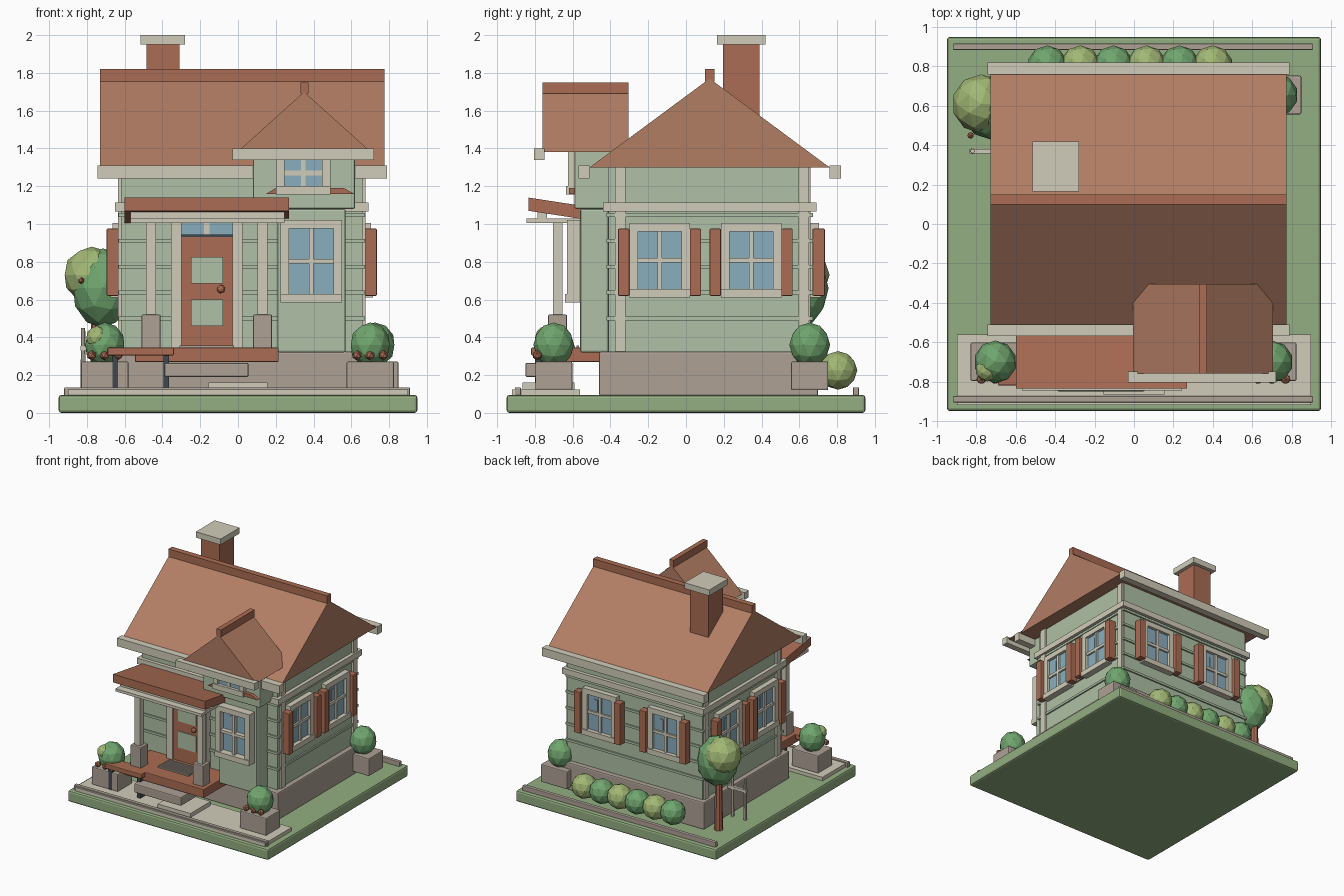
import bpy, bmesh, math
from mathutils import Matrix, Vector

old = bpy.data.objects.get("Cube")
if old:
    bpy.data.objects.remove(old, do_unlink=True)


def material(name, *rgb):
    m = bpy.data.materials.new(name)
    col = tuple((c / 255) ** 2.2 for c in rgb) + (1,)
    m.diffuse_color = col
    m.use_nodes = True
    node = next(n for n in m.node_tree.nodes if n.type == 'BSDF_PRINCIPLED')
    node.inputs["Base Color"].default_value = col
    node.inputs["Roughness"].default_value = 0.8
    return m


grass = material("grass_green", 146, 172, 128)
wall = material("sage_wall", 174, 191, 164)
trim = material("cream_trim", 208, 203, 184)
brick = material("terracotta", 176, 124, 100)
wood = material("red_brown_wood", 168, 108, 84)
stone = material("taupe_stone", 172, 160, 148)
glass = material("blue_glass", 136, 172, 188)
leaf = material("leaf_green", 112, 164, 110)
lime = material("light_leaf", 160, 182, 116)
iron = material("dark_iron", 66, 74, 80)


def finish(name, bm, mat, bevel=0):
    bmesh.ops.recalc_face_normals(bm, faces=bm.faces[:])
    me = bpy.data.meshes.new(name)
    bm.to_mesh(me)
    bm.free()
    me.materials.append(mat)
    ob = bpy.data.objects.new(name, me)
    bpy.context.scene.collection.objects.link(ob)
    if bevel:
        mod = ob.modifiers.new("soft_edges", 'BEVEL')
        mod.width = bevel
        mod.segments = 2
    return ob


def box(name, mat, xs, ys, zs, bevel=0, m=Matrix()):
    bm = bmesh.new()
    bmesh.ops.create_cube(bm, size=1)
    lo, hi = zip(xs, ys, zs)
    for v in bm.verts:
        v.co = m @ Vector([(a + b) / 2 + c * (b - a) for a, b, c in zip(lo, hi, v.co)])
    return finish(name, bm, mat, bevel)


def prism(name, mat, profile, length, m=Matrix()):
    # extrude an (a, z) outline along the third axis
    bm = bmesh.new()
    face = bm.faces.new([bm.verts.new(m @ Vector((a, length[0], z))) for a, z in profile])
    ext = bmesh.ops.extrude_face_region(bm, geom=[face])
    move = m.to_3x3() @ Vector((0, length[1] - length[0], 0))
    bmesh.ops.translate(bm, vec=move, verts=[g for g in ext["geom"] if isinstance(g, bmesh.types.BMVert)])
    return finish(name, bm, mat)


def ball(name, mat, at, r, tall=1, detail=2):
    bm = bmesh.new()
    bmesh.ops.create_icosphere(bm, subdivisions=detail, radius=r)
    bmesh.ops.transform(bm, matrix=Matrix.Translation(at) @ Matrix.Diagonal((1, 1, tall, 1)), verts=bm.verts)
    return finish(name, bm, mat)


def rod(name, mat, at, r, height, sides=8):
    bm = bmesh.new()
    bmesh.ops.create_cone(bm, cap_ends=True, segments=sides, radius1=r, radius2=r * .8, depth=height)
    bmesh.ops.translate(bm, vec=Vector(at) + Vector((0, 0, height / 2)), verts=bm.verts)
    return finish(name, bm, mat)


def window(name, x, y, angle, zs, half, depth=.045, rim=.045, shutters=False):
    # local frame: x across the wall, -y outward
    m = Matrix.Translation((x, y, 0)) @ Matrix.Rotation(math.radians(angle), 4, 'Z')
    z0, z1 = zs
    mid, inner, out = (z0 + z1) / 2, half - rim, (-depth, 0)
    box(name + "_glass", glass, (-inner, inner), (-.02, 0), (z0 + rim, z1 - rim), m=m)
    box(name + "_glint", glass, (-inner * .5, -inner * .25), (-.026, -.02), (mid + .02, z1 - rim * 1.8), m=m)
    for s, side in ((-1, "left"), (1, "right")):
        box(name + "_jamb_" + side, trim, sorted((s * inner, s * half)), out, zs, m=m)
        if shutters:
            box(name + "_shutter_" + side, wood, sorted((s * half, s * (half + .06))),
                (-depth - .03, -.01), (z0 + .01, z1 - .03), .005, m)
    box(name + "_head", trim, (-half, half), out, (z1 - rim, z1), m=m)
    box(name + "_sill", trim, (-half, half), (-depth - .01, 0), (z0, z0 + rim), m=m)
    box(name + "_mullion", trim, (-.012, .012), (.01 - depth, 0), (z0, z1), m=m)
    box(name + "_crossbar", trim, (-inner, inner), (.01 - depth, 0), (mid - .012, mid + .012), m=m)


# ground, paving and curbs
box("lawn", grass, (-.95, .95), (-.95, .95), (0, .095), .015)
box("paving", trim, (-.9, .9), (-.92, -.56), (.09, .125))
for name, y in (("front", -.89), ("back", .9)):
    box(name + "_curb", stone, (-.92, .91), (y - .016, y + .016), (.09, .135), .005)

# house body with siding, belt and corner boards
L, R, F, B = -.62, .66, -.41, .66
box("foundation", stone, (L - .04, R + .04), (F - .05, B + .04), (.09, .325), .01)
box("house_walls", wall, (L, R), (F, B), (.32, 1.3))
for i in range(6):
    z = .5 + .137 * (i - 1)
    if i:
        box("siding_strip", wall, (L - .012, R + .012), (F - .012, B + .012), (z - .01, z + .01))
box("belt_board", trim, (L - .03, R + .03), (F - .03, B + .03), (1.065, 1.115))
for x0, x1 in ((L - .016, L + .01), (R - .01, R + .016)):
    for y0 in (-.375, .595):
        box("corner_board", trim, (x0, x1), (y0, y0 + .055), (.32, 1.3))

# main roof
turn = Matrix.Rotation(math.pi / 2, 4, 'Z')
prism("main_roof", brick, ((-.51, 1.3), (.76, 1.3), (.125, 1.77)), (.73, -.775), turn)
box("main_ridge", wood, (-.73, .775), (.1, .15), (1.755, 1.82))
for name, y in (("front", -.57), ("back", .76)):
    box(name + "_fascia", trim, (-.745, .79), (y, y + .06), (1.24, 1.31))
box("chimney", wood, (-.485, -.31), (.195, .39), (1.5, 1.95))
box("chimney_cap", trim, (-.515, -.28), (.165, .42), (1.95, 2))

# front bay and dormer
box("bay", wall, (.21, .57), (-.56, F), (.32, 1.08), .01)
window("bay_window", .387, -.56, 0, (.585, 1.02), .163, .07)
box("dormer_walls", wall, (.08, .62), (-.59, -.1), (1.08, 1.39), .01)
prism("dormer_roof", brick, ((-.005, 1.38), (.705, 1.38), (.35, 1.7)), (-.76, -.305))
box("dormer_ridge", wood, (.33, .372), (-.76, -.305), (1.69, 1.75))
box("dormer_fascia", trim, (-.03, .72), (-.805, -.75), (1.34, 1.4))
window("dormer_window", .345, -.59, 0, (1.155, 1.385), .145, .035)
prism("dormer_shelf", wood, ((.15, 1.16), (.615, 1.16), (.56, 1.19), (.2, 1.19)), (-.62, -.58))

# side and back windows
for y in (-.14, .345):
    window("right_window", R, y, 90, (.61, 1.005), .16, shutters=True)
    window("left_window", L, y, -90, (.61, 1.005), .16, shutters=True)
for x in (-.29, .33):
    window("back_window", x, B, 180, (.61, 1.005), .16, shutters=True)

# door
box("door", wood, (-.3, -.03), (F - .035, F), (.345, .935))
for z in (.46, .685):
    box("door_panel", wall, (-.25, -.08), (F - .043, F), (z, z + .14))
ball("door_knob", wood, (-.09, F - .06, .655), .022)
box("transom", glass, (-.3, -.03), (F - .025, F), (.945, 1.005))
for x in (-.355, -.03):
    box("door_jamb", trim, (x, x + .055), (F - .05, F), (.345, 1.01))
box("transom_bar", trim, (-.18, -.15), (F - .03, F), (.94, 1.01))
box("door_lintel", iron, (-.3, -.03), (F - .04, F), (.93, .945))

# porch
box("porch_deck", wood, (-.545, .215), (-.77, F), (.27, .345), .005)
box("upper_step", stone, (-.39, .055), (-.85, -.6), (.19, .265), .008)
box("lower_step", trim, (-.155, .155), (-.865, -.59), (.12, .16))
for i in range(8):
    y = -.64 + i * .02
    box("doormat_slat", stone, (-.31, -.02), (y, y + .013), (.34, .357))
for x in (-.46, .13):
    box("post_pedestal", stone, (x - .05, x + .05), (-.73, -.63), (.315, .52), .006)
    box("porch_post", trim, (x - .027, x + .027), (-.705, -.655), (.5, 1.02))
box("porch_ceiling", trim, (-.57, .245), (-.845, F), (1.005, 1.028))
box("porch_beam", trim, (-.57, .245), (-.785, -.735), (1.01, 1.085))
prism("porch_roof", wood, ((-.835, 1.07), (-.835, 1.14), (F, 1.075), (F, 1.005)), (.6, -.27), turn)

# bench
box("bench_seat", wood, (-.69, -.34), (-.82, -.7), (.305, .345), .005)
for x in (-.665, -.395):
    box("bench_leg", iron, (x, x + .03), (-.8, -.72), (.12, .31))

# planters with bushes and flowers
for x, y in ((-.705, -.7), (.7, -.7), (.725, .655)):
    box("planter", stone, (x - .125, x + .125), (y - .098, y + .098), (.12, .272), .008)
    ball("planter_bush", leaf, (x, y, .36), .108, 1.1)
    if y < 0:
        for dx in (-.07, 0, .07):
            ball("flower", wood, (x + dx, y - .088, .305), .027, detail=1)
ball("bush_tip", lime, (-.745, -.74, .4), .06)

# hedge
for i in range(6):
    ball("hedge_bush", lime if i % 2 else leaf, (-.44 + i * .168, .805, .225), .102)

# tree
rod("tree_trunk", wood, (-.75, .63, .09), .035, .45)
ball("tree_crown", leaf, (-.715, .59, .66), .165, 1.28)
ball("tree_crown_light", lime, (-.775, .61, .73), .15)
ball("tree_fruit", wood, (-.83, .45, .7), .018, detail=1)

# garden rail
for x in (-.82, -.7):
    rod("rail_post", trim, (x, .37, .09), .014, .36)
box("rail_bar", trim, (-.835, -.66), (.358, .382), (.33, .355))
